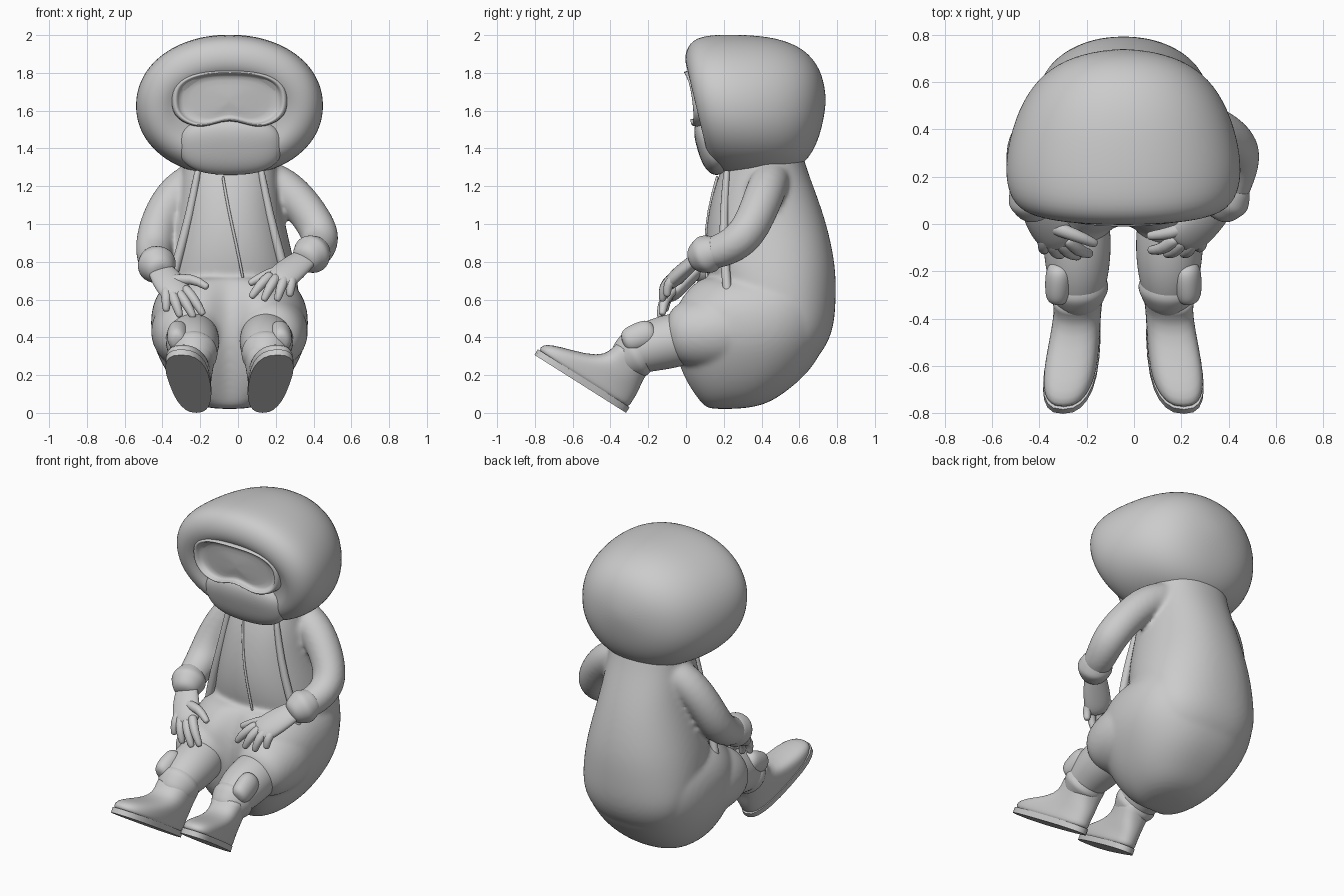
import bpy, bmesh, math
from mathutils import Vector as V

CX = -0.045  # plane of symmetry of the figure
X = V((1, 0, 0))


def ring(c, a, b, n=20, e=2.0):
    """Superellipse ring with centre c and half axes a, b."""
    out = []
    for i in range(n):
        t = 2 * math.pi * i / n
        co, si = math.cos(t), math.sin(t)
        out.append(V(c) + V(a) * math.copysign(abs(co) ** (2 / e), co)
                   + V(b) * math.copysign(abs(si) ** (2 / e), si))
    return out


def skin(name, rings, sub=1, angle=180):
    """Bridge rings into a closed smooth surface."""
    bm = bmesh.new()
    loops = [[bm.verts.new(p) for p in r] for r in rings]
    n = len(loops[0])
    for p, q in zip(loops, loops[1:]):
        for i in range(n):
            bm.faces.new((p[i], p[(i + 1) % n], q[(i + 1) % n], q[i]))
    bm.faces.new(loops[0])
    bm.faces.new(loops[-1])
    bmesh.ops.recalc_face_normals(bm, faces=bm.faces)
    me = bpy.data.meshes.new(name)
    bm.to_mesh(me)
    bm.free()
    me.shade_smooth()
    if angle < 180:
        me.set_sharp_from_angle(angle=math.radians(angle))
    ob = bpy.data.objects.new(name, me)
    bpy.context.collection.objects.link(ob)
    if sub:
        m = ob.modifiers.new("smooth", 'SUBSURF')
        m.levels = m.render_levels = sub
    return ob


def tube(name, pts, radii, flat=1.0, up=(1, 0, 0.2), n=14, sub=2):
    """Round-ended tube along a path with a radius per point."""
    pts = [V(p) for p in pts]
    rings = []

    def add(c, t, r):
        b = t.cross(V(up)).normalized()
        rings.append(ring(c, b * r, b.cross(t) * r * flat, n))

    last = len(pts) - 1
    for i, (p, r) in enumerate(zip(pts, radii)):
        t = (pts[min(i + 1, last)] - pts[max(i - 1, 0)]).normalized()
        if i == 0:
            add(p - t * r * 0.65, t, r * 0.4)
            add(p - t * r * 0.45, t, r * 0.8)
        add(p, t, r)
        if i == last:
            add(p + t * r * 0.45, t, r * 0.8)
            add(p + t * r * 0.65, t, r * 0.4)
    return skin(name, rings, sub)


def stack(name, rows, e=2.2, notch=0.0, sub=2):
    """Horizontal rings: z, front y, back y, half width; notch dents the front middle."""
    rings = []
    for z, f, b, w in rows:
        c = V((CX, (f + b) / 2, z))
        r = ring(c, X * w, (0, (b - f) / 2, 0), 32, e)
        for q in r:
            if q.y < c.y:
                q.y += notch * math.exp(-((q.x - CX) / 0.09) ** 2) * min(1, max(0, (0.12 - f) / 0.2))
        rings.append(r)
    return skin(name, rings, sub)


def fuse(name, parts, voxel):
    """Merge closed parts into one softly blended surface."""
    dg = bpy.context.evaluated_depsgraph_get()
    bm = bmesh.new()
    for o in parts:
        bm.from_mesh(o.evaluated_get(dg).to_mesh())
    me = bpy.data.meshes.new(name)
    bm.to_mesh(me)
    bm.free()
    for o in parts:
        bpy.data.objects.remove(o)
    ob = bpy.data.objects.new(name, me)
    bpy.context.collection.objects.link(ob)
    m = ob.modifiers.new("fuse", 'REMESH')
    m.mode, m.voxel_size, m.use_smooth_shade = 'VOXEL', voxel, True
    m = ob.modifiers.new("soften", 'SMOOTH')
    m.factor, m.iterations = 0.5, 8
    return ob


# seat with two thigh lobes
hips = stack("hips", [(0.02, 0.12, 0.28, 0.08), (0.04, 0.06, 0.42, 0.17), (0.11, 0.0, 0.53, 0.26),
                      (0.22, -0.065, 0.66, 0.34), (0.36, -0.1, 0.74, 0.408), (0.48, -0.1, 0.77, 0.422),
                      (0.58, -0.08, 0.77, 0.408), (0.66, -0.015, 0.76, 0.365), (0.71, 0.05, 0.7, 0.3),
                      (0.725, 0.12, 0.6, 0.2)], 2.35, 0.12)
thighs = [tube("thigh", [(CX + s * 0.2, 0.3, 0.44), (CX + s * 0.22, 0.15, 0.43), (CX + s * 0.22, 0.02, 0.42)],
               [0.2, 0.21, 0.19]) for s in (1, -1)]

# coat torso, running down the back of the seat
torso = stack("torso", [(0.2, 0.4, 0.6, 0.2), (0.32, 0.35, 0.73, 0.3), (0.45, 0.3, 0.785, 0.36),
                        (0.6, 0.15, 0.795, 0.375), (0.75, 0.11, 0.795, 0.355),
                        (0.9, 0.1, 0.77, 0.32), (1.05, 0.115, 0.73, 0.285), (1.2, 0.15, 0.675, 0.265),
                        (1.32, 0.2, 0.63, 0.25), (1.45, 0.25, 0.6, 0.25)])

# coat edges and front seam
for s in (1, -1):
    tube("coat_edge", [(CX + s * x, y, z) for x, y, z in
                       ((0.17, 0.215, 1.27), (0.21, 0.2, 1.05), (0.265, 0.2, 0.85), (0.32, 0.22, 0.64))],
         [0.02, 0.025, 0.027, 0.027], n=8, sub=1)
tube("front_seam", [(-0.08, 0.165, 1.25), (-0.05, 0.117, 1.07), (-0.01, 0.1, 0.9), (0.025, 0.11, 0.72)],
     [0.008] * 4, n=8, sub=1)

# hood: rings from back pole to the padded rim and the face recess
hood = []
for yt, zt, yb, zb, w in [(0.74, 1.69, 0.74, 1.62, 0.05), (0.715, 1.82, 0.71, 1.46, 0.21),
                          (0.63, 1.93, 0.65, 1.34, 0.34), (0.48, 1.99, 0.56, 1.27, 0.43),
                          (0.3, 2.005, 0.43, 1.25, 0.485), (0.13, 2.005, 0.3, 1.25, 0.505),
                          (0.03, 1.98, 0.19, 1.265, 0.48), (-0.01, 1.9, 0.13, 1.31, 0.42),
                          (0.0, 1.82, 0.11, 1.37, 0.345), (0.05, 1.78, 0.13, 1.42, 0.28),
                          (0.08, 1.65, 0.12, 1.55, 0.1)]:
    hood.append(ring((CX, (yt + yb) / 2, (zt + zb) / 2), X * w,
                     (0, (yt - yb) / 2, (zt - zb) / 2), 32, 2.1))
skin("hood", hood, 2)

# lower face mask, tilted with the face
down = V((0, -0.3, 1)).normalized()
out = V((0, -1, -0.3)).normalized()
skin("face_mask", [ring(V((CX + 0.005, 0.14, 1.415)) + out * d, X * w, down * h, 24, 2.5)
                   for d, w, h in ((-0.06, 0.27, 0.15), (0.0, 0.283, 0.162), (0.04, 0.265, 0.155),
                                   (0.07, 0.2, 0.115), (0.082, 0.08, 0.05))], 2)

# goggles: rounded outline with nose notch, raised frame, recessed lens
goggles = []
for k, d in ((1.0, 0.12), (1.0, 0.01), (0.97, -0.01), (0.92, -0.015), (0.88, 0.0),
             (0.85, 0.03), (0.5, 0.025), (0.1, 0.02)):
    loop = []
    for p in ring((0, 0, 0), X * 0.31, (0, 0, 0.158), 36, 2.6):
        if p.z < 0:
            p.z += 0.055 * math.exp(-(p.x / 0.1) ** 2)
        x, z = p.x * k, p.z * k
        loop.append(V((CX + x, d + 0.13 * (0.155 - z) + 0.3 * x * x, 1.655 + z)))
    goggles.append(loop)
skin("goggles", goggles, 1)

# arms, cuffs and hands (the two sides are posed differently)
poses = {
    "left": dict(
        arm=[(0.1, 0.46, 1.26), (0.25, 0.43, 1.2), (0.375, 0.38, 1.06), (0.45, 0.31, 0.925),
             (0.42, 0.2, 0.86), (0.39, 0.11, 0.84)],
        palm=[(0.37, 0.08, 0.83), (0.3, 0.01, 0.775), (0.23, -0.055, 0.715)],
        knuckles=[(0.285, -0.06, 0.71), (0.245, -0.08, 0.705), (0.2, -0.08, 0.71), (0.165, -0.07, 0.72)],
        tips=[(0.275, -0.1, 0.63), (0.21, -0.125, 0.605), (0.14, -0.125, 0.605), (0.075, -0.11, 0.62)],
        thumb=[(0.26, 0.0, 0.76), (0.16, -0.04, 0.74), (0.07, -0.05, 0.69)]),
    "right": dict(
        arm=[(-0.18, 0.46, 1.26), (-0.32, 0.43, 1.18), (-0.415, 0.38, 1.03), (-0.447, 0.31, 0.88),
             (-0.44, 0.2, 0.81), (-0.43, 0.11, 0.785)],
        palm=[(-0.42, 0.08, 0.77), (-0.38, 0.01, 0.71), (-0.33, -0.055, 0.645)],
        knuckles=[(-0.38, -0.06, 0.65), (-0.35, -0.08, 0.63), (-0.31, -0.08, 0.63), (-0.275, -0.07, 0.65)],
        tips=[(-0.38, -0.11, 0.55), (-0.31, -0.13, 0.52), (-0.24, -0.135, 0.515), (-0.19, -0.125, 0.53)],
        thumb=[(-0.35, -0.01, 0.7), (-0.24, -0.05, 0.715), (-0.17, -0.08, 0.67)]),
}
arms = []
for side, p in poses.items():
    arms.append(tube(side + "_arm", p["arm"], [0.1, 0.11, 0.105, 0.105, 0.096, 0.085]))
    w = V(p["arm"][-1])
    t = (V(p["palm"][1]) - V(p["arm"][-2])).normalized()
    tube(side + "_cuff", [w - t * 0.035, w, w + t * 0.035], [0.095, 0.11, 0.095])
    tube(side + "_palm", p["palm"], [0.065, 0.085, 0.09], 0.5, (0, -1, 1))
    for k, tip in zip(p["knuckles"], p["tips"]):
        k, tip = V(k), V(tip)
        mid = (k + tip) / 2 + V((0, -0.018, 0.012))
        tube(side + "_finger", [k, mid, tip], [0.032, 0.03, 0.022], n=8, sub=1)
    tube(side + "_thumb", p["thumb"], [0.035, 0.03, 0.022], up=(0, -1, 1), n=8, sub=1)
fuse("suit_body", [hips, torso] + thighs + arms, 0.014)

# legs, knee pads and boots, mirrored about the figure's own plane
for side, s in (("left", 1), ("right", -1)):
    def mx(x, y, z):
        return V((CX + s * (x - CX), y, z))

    def foot(u, v):
        return mx(0.125 + 0.14 * u, -0.32 - 0.845 * u + 0.534 * v, 0.002 + 0.534 * u + 0.845 * v)

    def foot_ring(v, u0, u1, w):
        c = foot((u0 + u1) / 2, v)
        pts = ring(c, foot(u1, v) - c, X * w, 24, 2.5)
        for q in pts:  # widen towards the toe
            f = (c.y - q.y) / 0.24
            q.x = c.x + (q.x - c.x) * (1 + 0.14 * f)
        return pts

    tube(side + "_leg", [mx(0.155, 0.05, 0.41), mx(0.15, -0.08, 0.38), mx(0.148, -0.2, 0.35),
                         mx(0.148, -0.29, 0.31)], [0.14, 0.15, 0.138, 0.115])
    tube(side + "_leg_fold", [mx(0.148, -0.24, 0.325), mx(0.147, -0.27, 0.312), mx(0.146, -0.3, 0.295)],
         [0.125, 0.137, 0.12])
    tube(side + "_knee_pad", [mx(0.225, -0.21, 0.42), mx(0.23, -0.29, 0.39)], [0.08, 0.075], 0.8, n=10)
    skin(side + "_boot", [foot_ring(*r) for r in (
        (0.015, 0.0, 0.565, 0.106), (0.05, 0.0, 0.57, 0.108), (0.08, 0.0, 0.555, 0.108),
        (0.11, 0.0, 0.48, 0.104), (0.15, 0.005, 0.34, 0.1), (0.2, 0.015, 0.255, 0.1),
        (0.26, 0.01, 0.24, 0.108), (0.3, 0.01, 0.24, 0.112))], 1)
    skin(side + "_sole", [foot_ring(v, -0.003, 0.571, 0.109) for v in (0.0, 0.035)], 0, 40)
